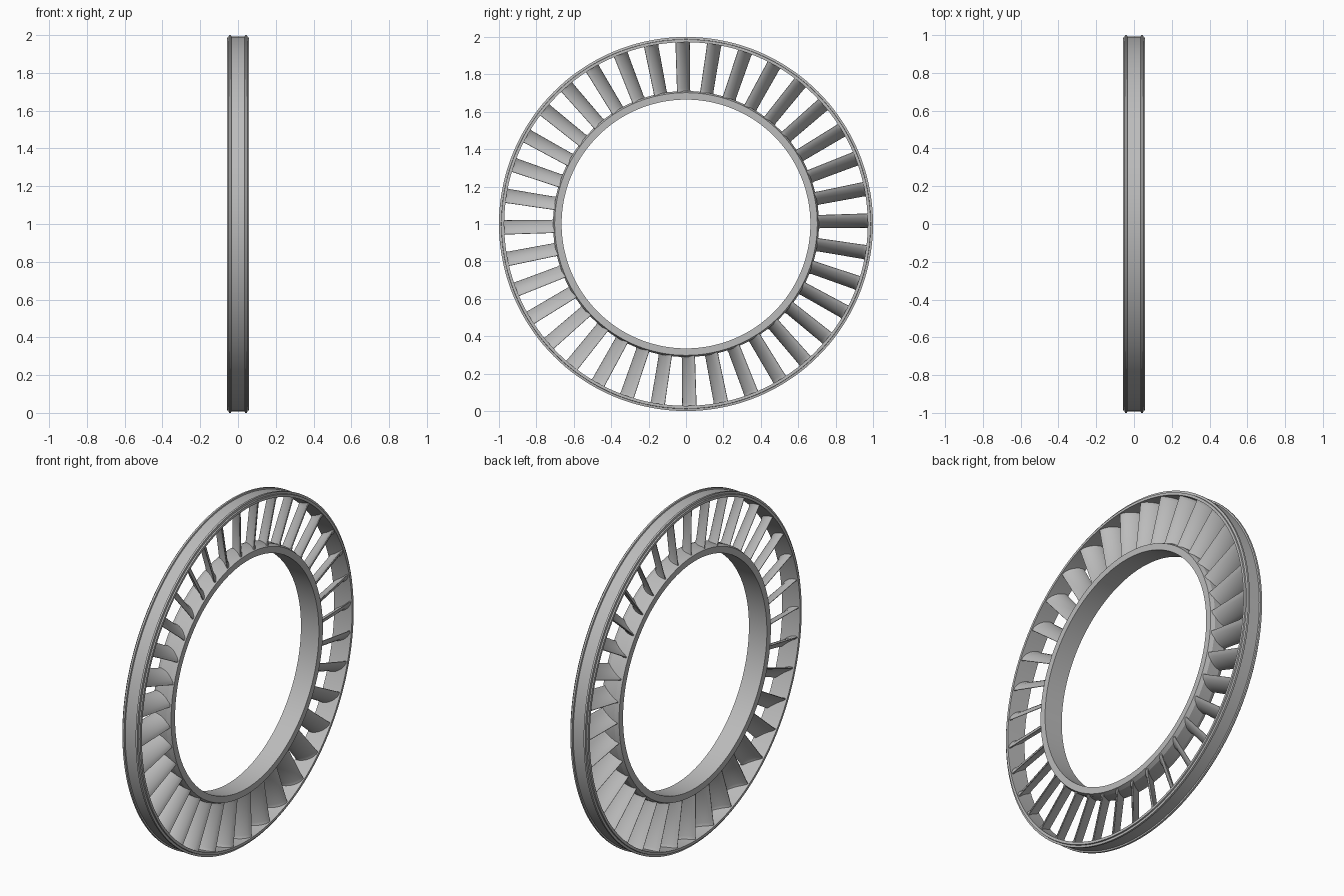
import bpy, bmesh, math
from mathutils import Matrix, Vector

cube = bpy.data.objects.get("Cube")
if cube:
    bpy.data.objects.remove(cube, do_unlink=True)

BLADES = 36
OFFSET = math.radians(1.1)

metal = bpy.data.materials.new("plain grey metal")
metal.use_nodes = True
grey = (0.5, 0.5, 0.5, 1)
metal.diffuse_color = grey
metal.node_tree.nodes["Principled BSDF"].inputs["Base Color"].default_value = grey


def finish(name, bm, angle):
    bmesh.ops.recalc_face_normals(bm, faces=bm.faces)
    mesh = bpy.data.meshes.new(name)
    bm.to_mesh(mesh)
    bm.free()
    mesh.materials.append(metal)
    obj = bpy.data.objects.new(name, mesh)
    bpy.context.collection.objects.link(obj)
    obj.location.z = 1
    bpy.ops.object.select_all(action="DESELECT")
    obj.select_set(True)
    bpy.context.view_layer.objects.active = obj
    bpy.ops.object.shade_smooth_by_angle(angle=math.radians(angle))
    return obj


def lathe(name, profile, steps=144):
    """Spin a closed (x, radius) profile about the x axis."""
    bm = bmesh.new()
    loops = []
    for i in range(steps):
        rot = Matrix.Rotation(math.tau * i / steps, 3, "X")
        loops.append([bm.verts.new(rot @ Vector((x, 0, r))) for x, r in profile])
    n = len(profile)
    for i in range(steps):
        a, b = loops[i], loops[(i + 1) % steps]
        for j in range(n):
            k = (j + 1) % n
            bm.faces.new((a[j], a[k], b[k], b[j]))
    return finish(name, bm, 20)


def mirrored(half):
    return half + [(-x, r) for x, r in reversed(half)]


# Inner ring with softly sloped outer shoulders
lathe("inner_ring", mirrored([(0.058, 0.665), (0.058, 0.702), (0.035, 0.711)]))

# Outer ring with two raised rims either side of a shallow channel
lathe("outer_ring", mirrored([
    (0.058, 0.972), (0.058, 0.987), (0.05, 0.988), (0.048, 1.0),
    (0.037, 1.0), (0.035, 0.992)]))


def section(width, fat, steps=10):
    """Cambered aerofoil outline as (tangent, axial) points."""
    start, bend, end = Vector((-width, -0.049)), Vector((-0.018, 0.018)), Vector((width, 0.049))
    upper, lower = [], []
    for i in range(steps + 1):
        s = i / steps
        p = start * (1 - s) ** 2 + bend * 2 * s * (1 - s) + end * s * s
        d = ((bend - start) * (1 - s) + (end - bend) * s).normalized()
        half = fat * (0.0015 + 0.005 * math.sqrt(max(0, math.sin(math.pi * s))))
        side = Vector((-d.y, d.x)) * half
        upper.append(p + side)
        lower.append(p - side)
    return upper + lower[::-1]


# Pitched blades, thickened where they blend into the rings
levels = [(0.69, 0.034, 2.4), (0.713, 0.034, 1.7), (0.725, 0.034, 1),
          (0.955, 0.037, 1), (0.968, 0.037, 1.7), (0.98, 0.037, 2.4)]
bm = bmesh.new()
for b in range(BLADES):
    rot = Matrix.Rotation(OFFSET + math.tau * b / BLADES, 3, "X")
    rings = [[bm.verts.new(rot @ Vector((p.y, -p.x, r))) for p in section(w, f)]
             for r, w, f in levels]
    n = len(rings[0])
    for low, high in zip(rings, rings[1:]):
        for j in range(n):
            k = (j + 1) % n
            bm.faces.new((low[j], low[k], high[k], high[j]))
    bm.faces.new(rings[0])
    bm.faces.new(rings[-1])
finish("blades", bm, 40)
